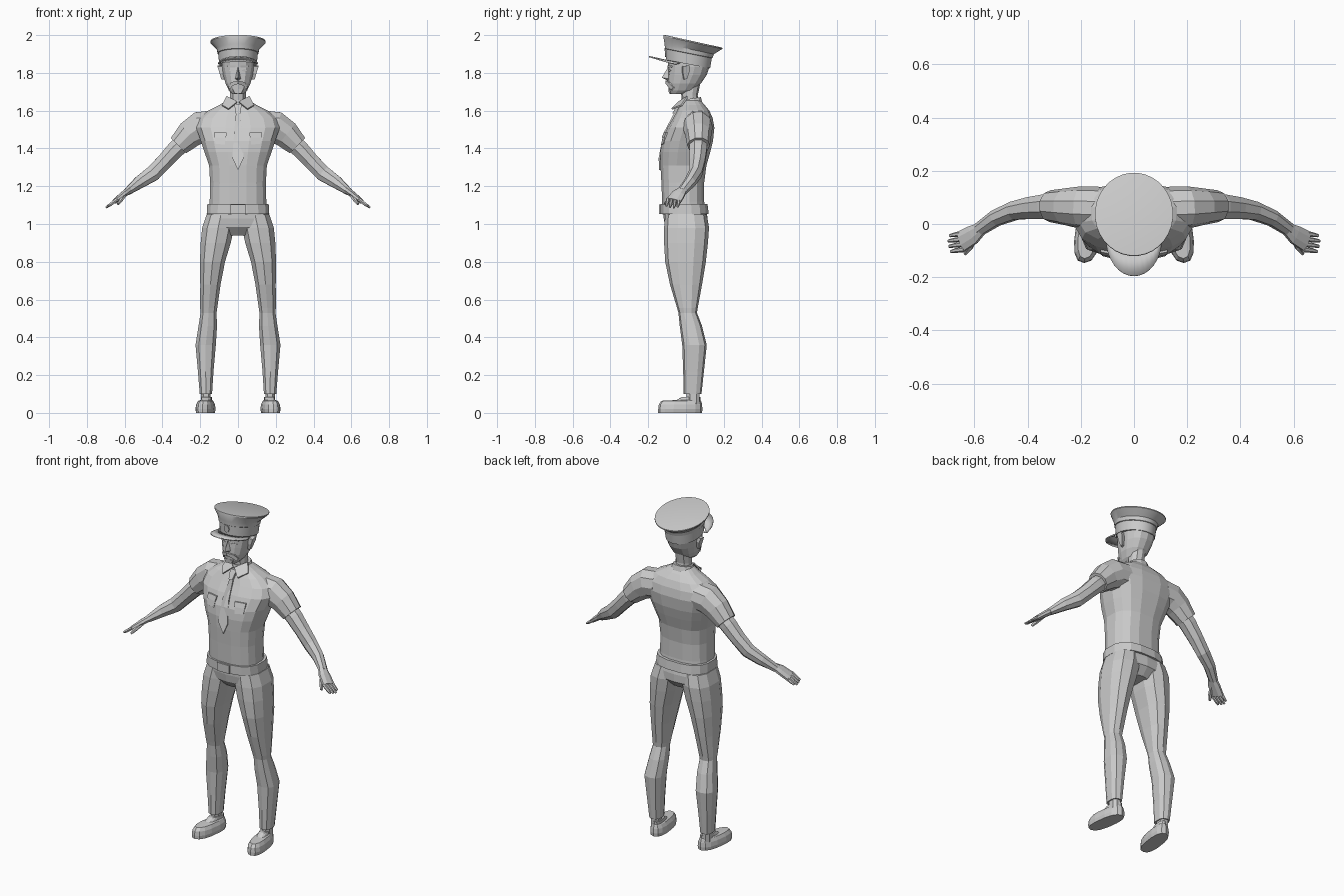
import bpy, bmesh, math
from mathutils import Vector
from mathutils.bvhtree import BVHTree

grey = bpy.data.materials.new("plain grey")
grey.diffuse_color = (0.6, 0.6, 0.6, 1)


def add(name, verts, faces, mirror=False, smooth=None):
    me = bpy.data.meshes.new(name)
    me.from_pydata([tuple(v) for v in verts], [], faces)
    bm = bmesh.new()
    bm.from_mesh(me)
    bmesh.ops.recalc_face_normals(bm, faces=bm.faces)
    bm.to_mesh(me)
    bm.free()
    me.materials.append(grey)
    ob = bpy.data.objects.new(name, me)
    bpy.context.collection.objects.link(ob)
    if mirror:
        ob.modifiers.new("mirror", "MIRROR").use_mirror_merge = False
    if smooth:
        bpy.ops.object.select_all(action="DESELECT")
        ob.select_set(True)
        bpy.context.view_layer.objects.active = ob
        bpy.ops.object.shade_smooth_by_angle(angle=math.radians(smooth))
    return ob


def bridge(name, rings, mirror=False, smooth=None):
    n = len(rings[0])
    faces = [(i * n + j, i * n + (j + 1) % n, (i + 1) * n + (j + 1) % n, (i + 1) * n + j)
             for i in range(len(rings) - 1) for j in range(n)]
    faces += [tuple(range(n)), tuple(range((len(rings) - 1) * n, len(rings) * n))]
    return add(name, [p for r in rings for p in r], faces, mirror, smooth)


def power(v, p):
    return math.copysign(abs(v) ** p, v)


def level(z, cx, hw, yf, yb, n=12, p=0.8, tilt=0.0, splay=0.0):
    """Rounded level section between front yf and back yb."""
    out = []
    for k in range(n):
        a = 2 * math.pi * (k + 0.5) / n
        y = (yf + yb) / 2 + (yb - yf) / 2 * power(math.sin(a), p)
        out.append((cx + hw * power(math.cos(a), p) - splay * y, y, z - tilt * y))
    return out


def tube(name, stations, n=8, mirror=True):
    """Limb through (x, y, z, radius, depth); sections stand across the path."""
    rings = []
    pts = [Vector(s[:3]) for s in stations]
    for i, s in enumerate(stations):
        d = (pts[min(i + 1, len(pts) - 1)] - pts[max(i - 1, 0)]).normalized()
        side = (Vector((0, 1, 0)) - d * d.y).normalized()
        up = d.cross(side)
        rings.append([pts[i] + up * s[3] * math.cos(2 * math.pi * (k + .5) / n)
                      + side * s[4] * math.sin(2 * math.pi * (k + .5) / n) for k in range(n)])
    return bridge(name, rings, mirror)


def plate(name, outline, base, depth=0.008, mirror=False):
    """Thin plate laid on the front of another part; outline in x, z."""
    tree = BVHTree.FromPolygons([v.co for v in base.data.vertices],
                                [p.vertices[:] for p in base.data.polygons])
    back = []
    for x, z in outline:
        hit = tree.ray_cast(Vector((x, -2, z)), Vector((0, 1, 0)))[0]
        back.append((x, hit.y if hit else -0.05, z))
    return bridge(name, [[(x, y + .004, z) for x, y, z in back],
                         [(x, y - depth, z) for x, y, z in back]], mirror)


# shirt body
shirt = bridge("shirt", [level(z, 0, w, f, b, 16, .75) for z, w, f, b in (
    (1.05, .155, -.125, .105), (1.12, .152, -.128, .098), (1.22, .15, -.132, .098),
    (1.31, .155, -.137, .11), (1.38, .18, -.138, .13), (1.44, .2, -.13, .145),
    (1.51, .225, -.1, .152), (1.56, .21, -.07, .143), (1.6, .16, -.048, .125),
    (1.63, .1, -.03, .1), (1.655, .06, -.018, .075))])

# sleeves and bare arms
tube("sleeve", ((.13, .06, 1.52, .085, .08), (.2, .062, 1.512, .088, .08),
                (.255, .065, 1.475, .078, .07), (.315, .067, 1.415, .06, .06)), 10)
tube("arm", ((.28, .066, 1.44, .05, .05), (.33, .065, 1.395, .05, .05),
             (.39, .06, 1.33, .045, .044), (.45, .05, 1.268, .045, .037),
             (.52, .022, 1.222, .036, .032), (.585, -.022, 1.172, .021, .027)))
# hands with four fingers and a thumb
tube("hand", ((.575, -.018, 1.18, .02, .025), (.605, -.04, 1.158, .018, .038),
              (.65, -.065, 1.122, .014, .042)))
for i in range(4):
    y = -.036 - i * .02
    tip = .7 - abs(i - 1.2) * .006
    tube("finger", ((.638, y, 1.132, .01, .01), (.672, y - .004, 1.106, .01, .009),
                    (tip, y - .008, 1.085 + (.7 - tip), .006, .006)), 6)
tube("thumb", ((.6, -.055, 1.155, .013, .012), (.618, -.09, 1.128, .011, .011),
               (.635, -.112, 1.105, .007, .008)), 6)

# trousers
bridge("hips", [level(z, 0, w, f, b, 14, .75) for z, w, f, b in (
    (1.08, .155, -.12, .105), (1.03, .175, -.118, .115), (.985, .165, -.11, .115),
    (.94, .06, -.07, .075))])
bridge("trouser_leg", [level(z, c, w, f, b, 10) for z, c, w, f, b in (
    (1.05, .09, .08, -.11, .11), (.98, .105, .088, -.116, .122), (.9, .118, .083, -.116, .116),
    (.8, .135, .069, -.11, .105), (.68, .146, .056, -.085, .085), (.555, .155, .047, -.047, .062),
    (.53, .156, .044, -.04, .058), (.46, .16, .051, -.033, .085), (.36, .171, .056, -.02, .11),
    (.22, .171, .043, -.015, .095), (.1, .17, .034, -.012, .082))], True)

# shoes with ankles
bridge("ankle", [level(z, .17, .027, 0, .075, 8) for z in (.03, .12)], True)
bridge("shoe", [level(z, .168, w, f, b, 14, .8, 0, .13) for z, w, f, b in (
    (0, .046, -.147, .085), (.02, .05, -.147, .087), (.045, .046, -.144, .085),
    (.064, .036, -.13, .08), (.068, .028, -.05, .076), (.085, .026, -.02, .076))], True)

# belt and buckle
belt = bridge("belt", [level(z, 0, w, f, b, 16, .75) for z, w, f, b in (
    (1.052, .168, -.136, .122), (1.105, .165, -.136, .116))])
plate("buckle", ((-.04, 1.053), (.04, 1.053), (.04, 1.103), (-.04, 1.103)), belt, .009)

# tie, knot, pockets and flaps
plate("tie", ((0, 1.285), (.03, 1.35), (.021, 1.48), (.01, 1.595),
              (-.01, 1.595), (-.021, 1.48), (-.03, 1.35)), shirt, .009)
plate("tie_knot", ((-.012, 1.585), (.012, 1.585), (.02, 1.635), (-.02, 1.635)), shirt, .018)
plate("pocket", ((.07, 1.42), (.12, 1.425), (.123, 1.465), (.064, 1.465)), shirt, .005, True)
plate("pocket_flap", ((.063, 1.458), (.124, 1.458), (.126, 1.485), (.06, 1.485)), shirt, .009, True)

# collar band with a folded wing on each side
bridge("collar_band", [level(z, 0, w, f, b, 12, .9, -.15) for z, w, f, b in (
    (1.625, .07, -.035, .09), (1.66, .056, -.026, .08))])
wing = [(.004, -.036, 1.642), (.05, -.072, 1.605), (.085, -.02, 1.625), (.06, .012, 1.672)]
bridge("collar_wing", [wing, [(x, y - .006, z + .006) for x, y, z in wing]], True)

# neck and head
bridge("neck", [level(z, 0, .043, f, b, 10, .9) for z, f, b in (
    (1.62, -.02, .07), (1.68, -.025, .062), (1.74, -.03, .075))])
head = bridge("head", [level(z, 0, w, f, b, 14, .85) for z, w, f, b in (
    (1.688, .032, -.083, -.01), (1.708, .05, -.092, .045), (1.745, .068, -.096, .08),
    (1.79, .08, -.095, .11), (1.83, .087, -.093, .124), (1.9, .09, -.1, .122))])

# nose, moustache, beard, brows, eyes, ears
add("nose", [(0, -.092, 1.835), (-.018, -.085, 1.768), (.018, -.085, 1.768),
             (0, -.128, 1.775), (0, -.098, 1.76)],
    [(0, 1, 3), (0, 3, 2), (1, 4, 3), (4, 2, 3), (0, 2, 4, 1)])
plate("moustache", ((0, 1.759), (0, 1.742), (.03, 1.732), (.042, 1.71), (.05, 1.722),
                    (.04, 1.75)), head, .012, True)
plate("beard", ((-.03, 1.715), (-.018, 1.692), (.018, 1.692), (.03, 1.715)), head, .01)
plate("brow", ((.014, 1.828), (.056, 1.83), (.054, 1.84), (.014, 1.838)), head, .008, True)
plate("eye", ((.018, 1.813), (.034, 1.806), (.05, 1.813), (.034, 1.821)), head, .004, True)
ear = [(-.022, 1.835), (.012, 1.84), (.016, 1.815), (0, 1.768), (-.014, 1.765), (-.022, 1.8)]
bridge("ear", [[(.07, y, z) for y, z in ear],
               [(.088 + (z - 1.765) * .3, y + .006, z) for y, z in ear]], True)

# peaked cap: band, flared crown with a slanted top, visor and badge
cap = bridge("cap", [level(z, 0, w, f, b, 32, 1, t) for z, w, f, b, t in (
    (1.848, .1, -.105, .128, .19), (1.905, .105, -.108, .137, .2), (1.907, .109, -.112, .141, .2),
    (1.93, .112, -.114, .148, .21), (1.969, .147, -.121, .193, .22), (1.975, .147, -.119, .193, .22),
    (1.976, .142, -.114, .188, .22))], False, 30)
rim, inner = [], []
for k in range(17):
    a = math.pi * k / 16
    rim.append((.106 * math.cos(a), -.055 - .14 * math.sin(a), 1.848 + .042 * math.sin(a)))
    inner.append((.098 * math.cos(a), -.03 - .065 * math.sin(a), 1.855 + .012 * math.sin(a)))
edge = rim + inner[::-1]
n = len(edge)
quads = [(k, k + 1, n - 2 - k, n - 1 - k) for k in range(16)]
visor = add("visor", edge, quads, False, 30)
visor.modifiers.new("thickness", "SOLIDIFY").thickness = .007
plate("badge", [(.017 * math.sin(k * math.pi / 4), 1.906 + .022 * math.cos(k * math.pi / 4))
                for k in range(8)], cap, .006)
